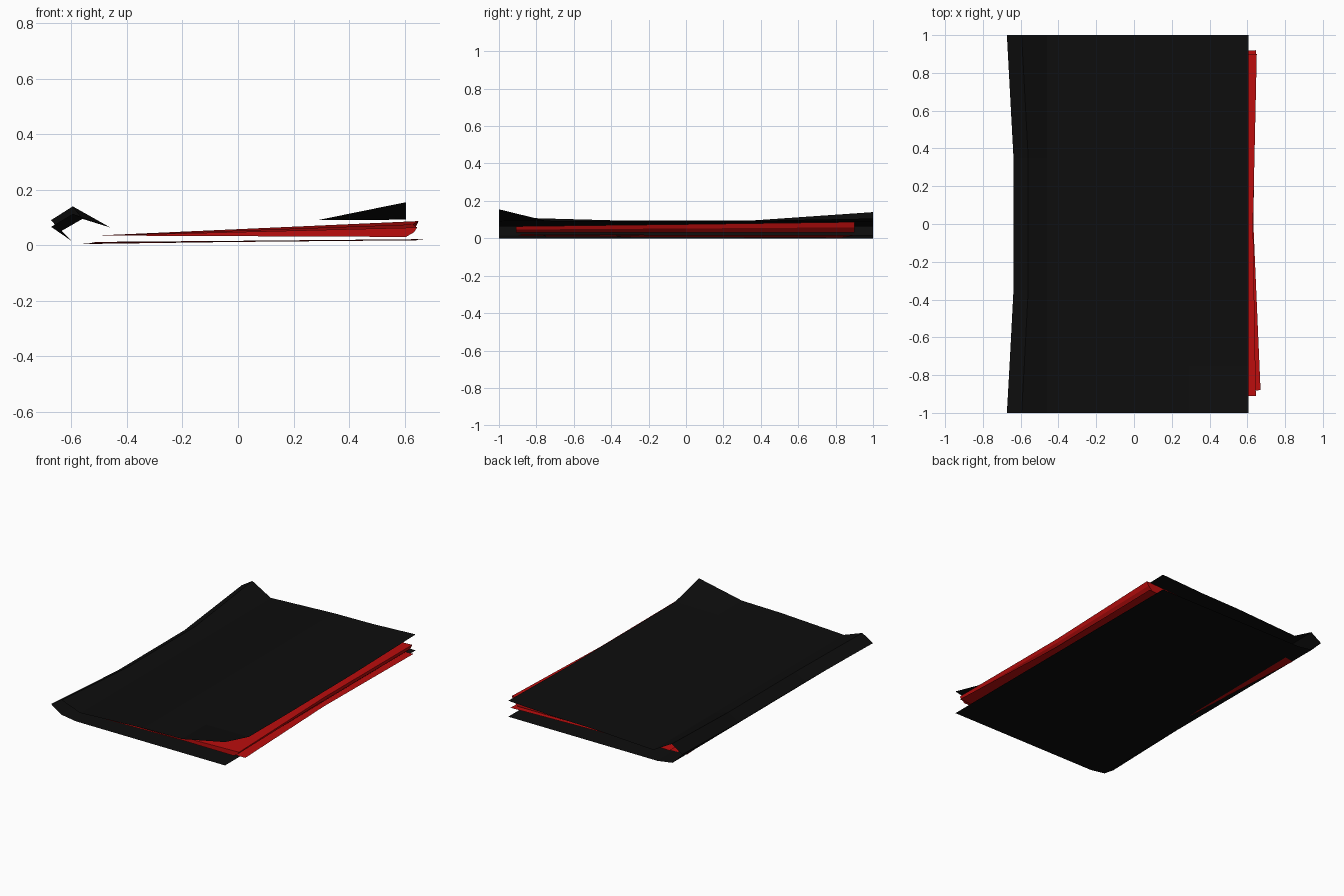
import bpy

cube = bpy.data.objects.get("Cube")
if cube:
    bpy.data.objects.remove(cube, do_unlink=True)


def material(name, colour):
    mat = bpy.data.materials.new(name)
    mat.use_nodes = True
    rgba = (*colour, 1.0)
    mat.diffuse_color = rgba
    bsdf = next(n for n in mat.node_tree.nodes if n.type == 'BSDF_PRINCIPLED')
    bsdf.inputs["Base Color"].default_value = rgba
    bsdf.inputs["Roughness"].default_value = 0.9
    return mat


def loft(name, sections, mat, closed=False):
    """Skin equal-length sections; closed ones become a capped solid."""
    n = len(sections[0])
    verts = [p for s in sections for p in s]
    faces = []
    for i in range(len(sections) - 1):
        for j in range(n if closed else n - 1):
            k = (j + 1) % n
            faces.append((i * n + j, i * n + k, (i + 1) * n + k, (i + 1) * n + j))
    if closed:
        last = (len(sections) - 1) * n
        faces.append(tuple(reversed(range(n))))
        faces.append(tuple(range(last, last + n)))
    mesh = bpy.data.meshes.new(name)
    mesh.from_pydata(verts, [], faces)
    mesh.materials.append(mat)
    obj = bpy.data.objects.new(name, mesh)
    bpy.context.collection.objects.link(obj)
    return obj


black = material("black cover", (0.004, 0.004, 0.004))
red = material("red pages", (0.5, 0.004, 0.004))


# Cover: one bent sheet, bottom board, spine, then top board
def cover_section(y, flare, lift, corner):
    """flare pushes the spine outward, lift raises it, corner is the free edge height."""
    out = -0.035 * flare
    profile = [
        (0.605, 0.0), (-0.49, 0.0), (-0.6, 0.016),
        (-0.638 + out, 0.05 + lift * 0.9), (-0.56 + out, 0.095 + lift),
        (-0.46, 0.064), (0.0, 0.086), (0.29, 0.091), (0.605, corner),
    ]
    return [(x, y, z) for x, z in profile]


loft("cover", [
    cover_section(-1.0, 1.0, 0.018, 0.155),
    cover_section(-0.75, 0.6, 0.011, 0.094),
    cover_section(-0.35, 0.0, 0.0, 0.092),
    cover_section(0.35, 0.0, 0.0, 0.094),
    cover_section(1.0, 1.0, 0.045, 0.106),
], black)


# Upper page block: wedge with a slanted fore edge
def page_section(y, bulge, top):
    profile = [
        (-0.51, 0.035), (0.605, 0.03), (0.625 + bulge * 0.6, 0.03 + (top - 0.03) * 0.5),
        (0.63 + bulge, top),
    ]
    return [(x, y, z) for x, z in profile]


loft("page_block", [
    page_section(-0.91, 0.015, 0.064),
    page_section(0.0, 0.0, 0.075),
    page_section(0.9, 0.02, 0.087),
], red, closed=True)

# Lower loose page, slightly twisted
loft("lower_page", [
    [(-0.51, -0.9, 0.012), (0.0, -0.89, 0.016), (0.67, -0.88, 0.022)],
    [(-0.54, 0.0, 0.006), (0.0, 0.0, 0.012), (0.632, 0.0, 0.018)],
    [(-0.59, 0.83, 0.004), (0.0, 0.88, 0.012), (0.645, 0.92, 0.018)],
], red)
